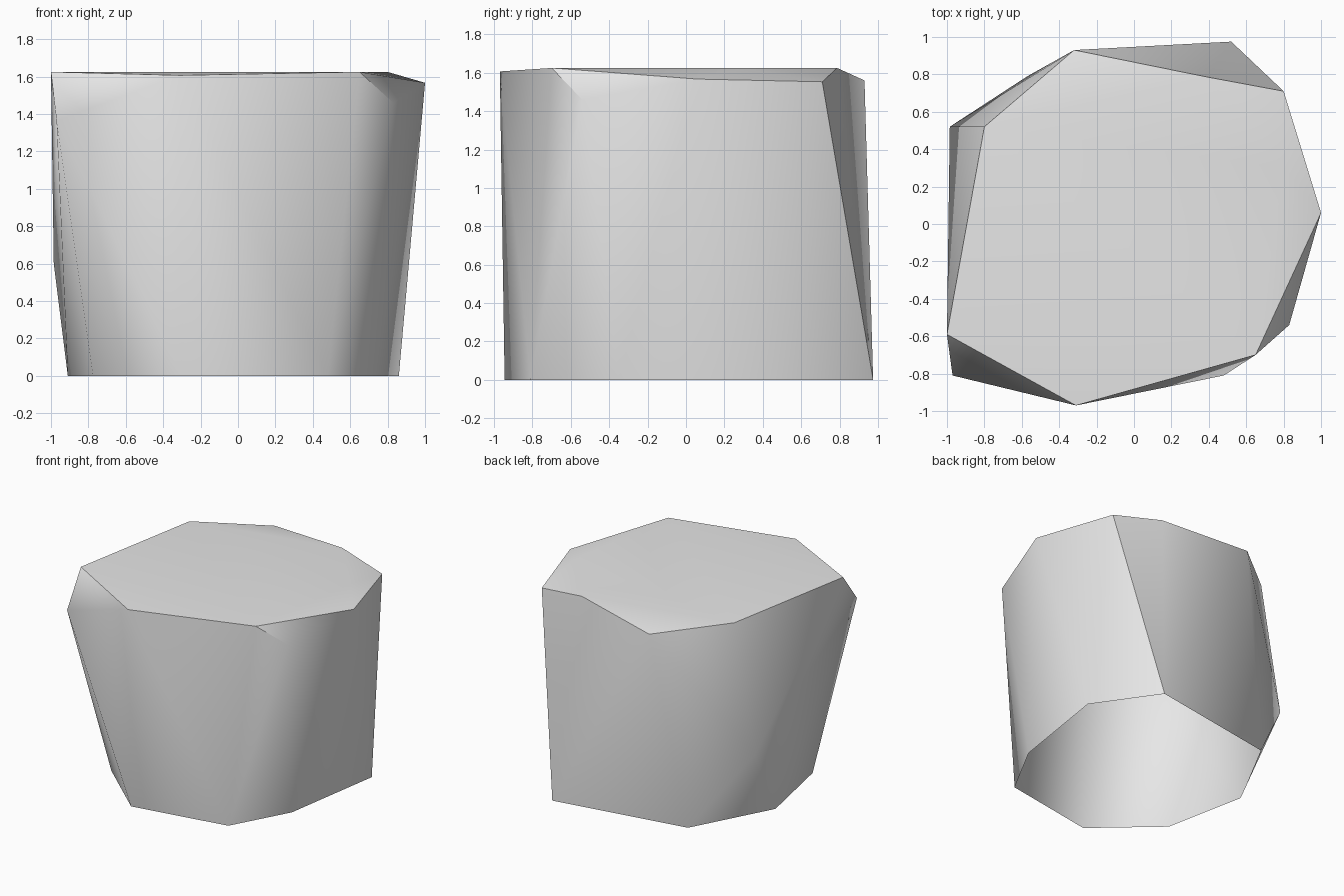
import bpy, bmesh, math

if "Cube" in bpy.data.objects:
    bpy.data.objects.remove(bpy.data.objects["Cube"])

# Corner points of the faceted boulder, ring by ring
TOP_Z = 1.625
base_ring = [(0.52, 0.975), (0.86, 0.49), (0.73, -0.35), (0.48, -0.81),
             (-0.30, -0.945), (-0.775, -0.52), (-0.91, 0.15), (-0.57, 0.79)]
flat_top = [(0.385, 0.787), (-0.80, 0.52), (-1.0, -0.59), (0.65, -0.70), (0.80, 0.30)]
rim = [(0.80, 0.71, 1.553), (-0.32, 0.93, 1.56), (-0.31, -0.97, 1.607),
       (1.0, 0.06, 1.567), (0.83, -0.54, 1.46)]
side_bulges = [(-0.97, -0.81, 1.365), (-0.985, 0.52, 0.60)]

points = [(x, y, 0) for x, y in base_ring]
points += [(x, y, TOP_Z) for x, y in flat_top]
points += rim + side_bulges

# Wrap the points in a convex skin
bm = bmesh.new()
for p in points:
    bm.verts.new(p)
bmesh.ops.convex_hull(bm, input=bm.verts[:])
bmesh.ops.recalc_face_normals(bm, faces=bm.faces[:])

# The underside is open
floor = [f for f in bm.faces if all(v.co.z < 0.001 for v in f.verts)]
bmesh.ops.delete(bm, geom=floor, context='FACES')
mesh = bpy.data.meshes.new("boulder")
bm.to_mesh(mesh)
bm.free()

boulder = bpy.data.objects.new("boulder", mesh)
bpy.context.collection.objects.link(boulder)

# Plain light grey stone
stone = bpy.data.materials.new("light_grey_stone")
stone.diffuse_color = (0.8, 0.8, 0.8, 1)
stone.use_nodes = True
stone.node_tree.nodes["Principled BSDF"].inputs["Base Color"].default_value = stone.diffuse_color
mesh.materials.append(stone)

# Smooth gentle bends, keep the strong ridges sharp
bpy.context.view_layer.objects.active = boulder
boulder.select_set(True)
bpy.ops.object.shade_smooth_by_angle(angle=math.radians(42))
